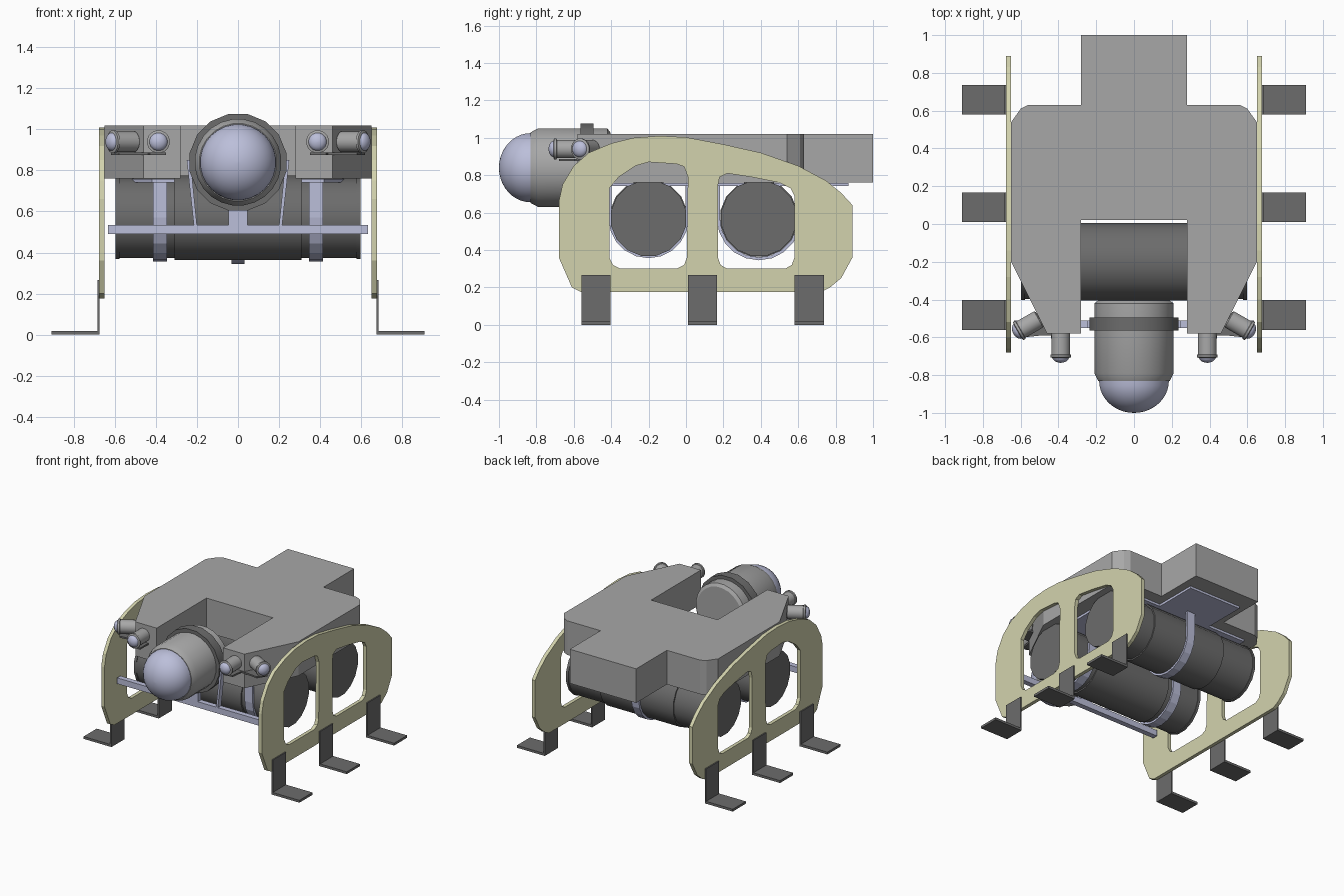
import bpy, bmesh, math
from mathutils import Vector, Matrix

if "Cube" in bpy.data.objects:
    bpy.data.objects.remove(bpy.data.objects["Cube"])


def material(name, rgb):
    m = bpy.data.materials.new(name)
    m.diffuse_color = (*rgb, 1)
    m.use_nodes = True
    m.node_tree.nodes["Principled BSDF"].inputs["Base Color"].default_value = m.diffuse_color
    return m


GREY = material("mid grey", (0.39, 0.39, 0.39))
DARK = material("dark grey", (0.15, 0.15, 0.15))
CREAM = material("pale yellow", (0.65, 0.65, 0.42))
BLUE = material("pale blue grey", (0.50, 0.52, 0.70))


def finish(name, bm, mat, smooth=None):
    bmesh.ops.remove_doubles(bm, verts=bm.verts, dist=1e-5)
    bmesh.ops.recalc_face_normals(bm, faces=bm.faces)
    me = bpy.data.meshes.new(name)
    bm.to_mesh(me)
    bm.free()
    me.materials.clear()
    me.materials.append(mat)
    for p in me.polygons:
        p.material_index = 0
    ob = bpy.data.objects.new(name, me)
    bpy.context.collection.objects.link(ob)
    if smooth:
        bpy.ops.object.select_all(action='DESELECT')
        ob.select_set(True)
        bpy.context.view_layer.objects.active = ob
        bpy.ops.object.shade_smooth_by_angle(angle=math.radians(smooth))
    else:
        for p in me.polygons:
            p.use_smooth = False
    return ob


def prism(name, loops, axis, lo, hi, mat):
    """Extrude closed 2D outlines (later loops are holes) along an axis."""
    cu = bpy.data.curves.new(name + "_outline", 'CURVE')
    cu.dimensions, cu.fill_mode, cu.extrude = '2D', 'BOTH', (hi - lo) / 2
    for pts in loops:
        sp = cu.splines.new('POLY')
        sp.points.add(len(pts) - 1)
        for p, (u, v) in zip(sp.points, pts):
            p.co = (u, v, 0, 1)
        sp.use_cyclic_u = True
    tmp = bpy.data.objects.new(name + "_outline", cu)
    bpy.context.collection.objects.link(tmp)
    bpy.context.view_layer.update()
    me = bpy.data.meshes.new_from_object(tmp.evaluated_get(bpy.context.evaluated_depsgraph_get()))
    bpy.data.objects.remove(tmp)
    bm = bmesh.new()
    bm.from_mesh(me)
    for v in bm.verts:
        a, b, c = v.co.x, v.co.y, v.co.z + (lo + hi) / 2
        v.co = {'x': (c, a, b), 'y': (a, c, b), 'z': (a, b, c)}[axis]
    return finish(name, bm, mat)


def box(name, x, y, z, mat):
    bm = bmesh.new()
    bmesh.ops.create_cube(bm, size=1)
    for v in bm.verts:
        v.co = [(r[0] + r[1]) / 2 + c * (r[1] - r[0]) for c, r in zip(v.co, (x, y, z))]
    return finish(name, bm, mat)


def lathe(name, profile, origin, direction, mat, sides=16):
    """Turn (radius, distance) points about a direction."""
    bm = bmesh.new()
    q = Vector(direction).to_track_quat('Z', 'Y')
    rings = []
    for r, t in profile:
        rings.append([bm.verts.new(Vector(origin) + q @ Vector((
            r * math.cos((i + .5) * math.tau / sides), r * math.sin((i + .5) * math.tau / sides), t)))
            for i in range(sides)])
    for a, b in zip(rings, rings[1:]):
        for i in range(sides):
            j = (i + 1) % sides
            bm.faces.new((a[i], a[j], b[j], b[i]))
    bm.faces.new(rings[0])
    bm.faces.new(rings[-1])
    return finish(name, bm, mat, 30)


def dome_profile(r, h, start=0, n=8):
    return [(max(r * math.cos(k * math.pi / 2 / n), 0.002), start + h * math.sin(k * math.pi / 2 / n))
            for k in range(n + 1)]


def mirrored(half):
    return half + [(-x, y) for x, y in reversed(half)]


# Buoyancy block with front slot and rear tab
prism("float_block", [mirrored([(.28, 1), (.28, .63), (.56, .63), (.6, .61), (.65, .54), (.65, -.2),
                                (.46, -.58), (.28, -.58), (.28, .02)])], 'z', .76, 1.02, GREY)
# Mounting panel under the block
prism("under_panel", [mirrored([(.22, .87), (.22, .54), (.54, .54), (.54, -.2), (.42, -.5), (.31, -.5),
                                (.31, .06)])], 'z', .742, .759, BLUE)

# Side plates with two windows, in (y, z)
outline = [(-.56, .175), (-.61, .2), (-.68, .36), (-.68, .66), (-.66, .75), (-.6, .85), (-.52, .92), (-.4, .97),
           (-.28, 1), (-.14, 1.01), (0, 1.003), (.2, .965), (.4, .92), (.6, .85), (.75, .77), (.83, .705),
           (.89, .64), (.89, .36), (.83, .25), (.77, .2), (.72, .175)]
front_window = [(-.41, .36), (-.39, .32), (-.35, .3), (-.05, .3), (-.01, .32), (.005, .36), (.01, .79), (-.01, .845),
                (-.05, .86), (-.2, .87), (-.27, .85), (-.36, .79), (-.41, .73)]
rear_window = [(.17, .36), (.185, .32), (.22, .3), (.53, .3), (.565, .32), (.58, .36), (.58, .69), (.56, .73),
               (.5, .76), (.35, .79), (.22, .81), (.18, .79), (.17, .74)]
for s, side in ((1, "right"), (-1, "left")):
    lo, hi = sorted((s * .65, s * .677))
    prism(side + "_side_plate", [outline, front_window, rear_window], 'x', lo, hi, CREAM)
    # Bent feet
    for n, y in enumerate((-.56, .01, .58)):
        foot = [(s * x, z) for x, z in ((.675, .265), (.686, .265), (.686, .018), (.91, .018), (.91, 0), (.675, 0))]
        prism(f"{side}_foot_{n + 1}", [foot], 'y', y, y + .157, DARK)

# Two pressure cylinders lying across the frame
half = [(.205, .597), (.205, .577), (.2, .577), (.2, .31), (.21, .31)]
tank = [(r, -t) for r, t in half] + half[::-1]
for name, y in (("front", -.2), ("rear", .39)):
    lathe(name + "_cylinder", tank, (0, y, .57), (1, 0, 0), DARK)


# U-shaped straps hanging from the panel
def strap(name, x, w, y, r_out, r_in):
    def arc(r):
        return [(y + r * math.cos(a), .57 + r * math.sin(a))
                for a in (-math.pi * k / 10 for k in range(11))]
    pts = [(y + r_out, .75)] + arc(r_out) + [(y - r_out, .75), (y - r_in, .75)] + arc(r_in)[::-1] + [(y + r_in, .75)]
    prism(name, [pts], 'x', x - w, x + w, BLUE)


strap("front_strap_right", .38, .034, -.2, .214, .198)
strap("front_strap_left", -.38, .034, -.2, .214, .198)
strap("rear_strap", 0, .032, .39, .225, .209)

# Front cross bar and camera supports
box("front_bar", (-.635, .635), (-.55, -.51), (.49, .535), BLUE)
box("camera_post", (-.047, .047), (-.55, -.51), (.53, .64), BLUE)
for s, side in ((1, "right"), (-1, "left")):
    prism(side + "_camera_brace", [[(s * .2, .53), (s * .215, .53), (s * .25, .85), (s * .232, .85)]],
          'y', -.55, -.51, BLUE)

# Main camera housing, clamp ring and dome
cam = (0, 0, .84)
lathe("camera_housing", [(.19, .405), (.212, .42), (.212, .79), (.19, .832)], cam, (0, -1, 0), GREY, 24)
lathe("camera_clamp", [(.24, .495), (.24, .565)], cam, (0, -1, 0), DARK)
lathe("camera_dome", dome_profile(.186, .17, .83, 10), cam, (0, -1, 0), BLUE, 28)

# Lamps: one straight and one splayed on each side
for s, side in ((1, "right"), (-1, "left")):
    for kind, o, d in (("straight", (s * .388, -.575, .94), (0, -1, 0)),
                       ("splayed", (s * .5, -.502, .94), (s * .87, -.5, 0))):
        name = f"{side}_{kind}_lamp"
        lathe(name, [(.042, 0), (.05, .006), (.05, .115), (.056, .118), (.056, .13), (.046, .134)], o, d, GREY)
        lathe(name + "_dome", dome_profile(.045, .03, .13, 5), o, d, BLUE)
    # Bracket under the lamps
    prism(side + "_lamp_bracket", [[(s * .35, -.56), (s * .35, -.68), (s * .43, -.68), (s * .44, -.59), (s * .49, -.59),
                                    (s * .58, -.6), (s * .62, -.53), (s * .5, -.46)]], 'z', .875, .887, DARK)
